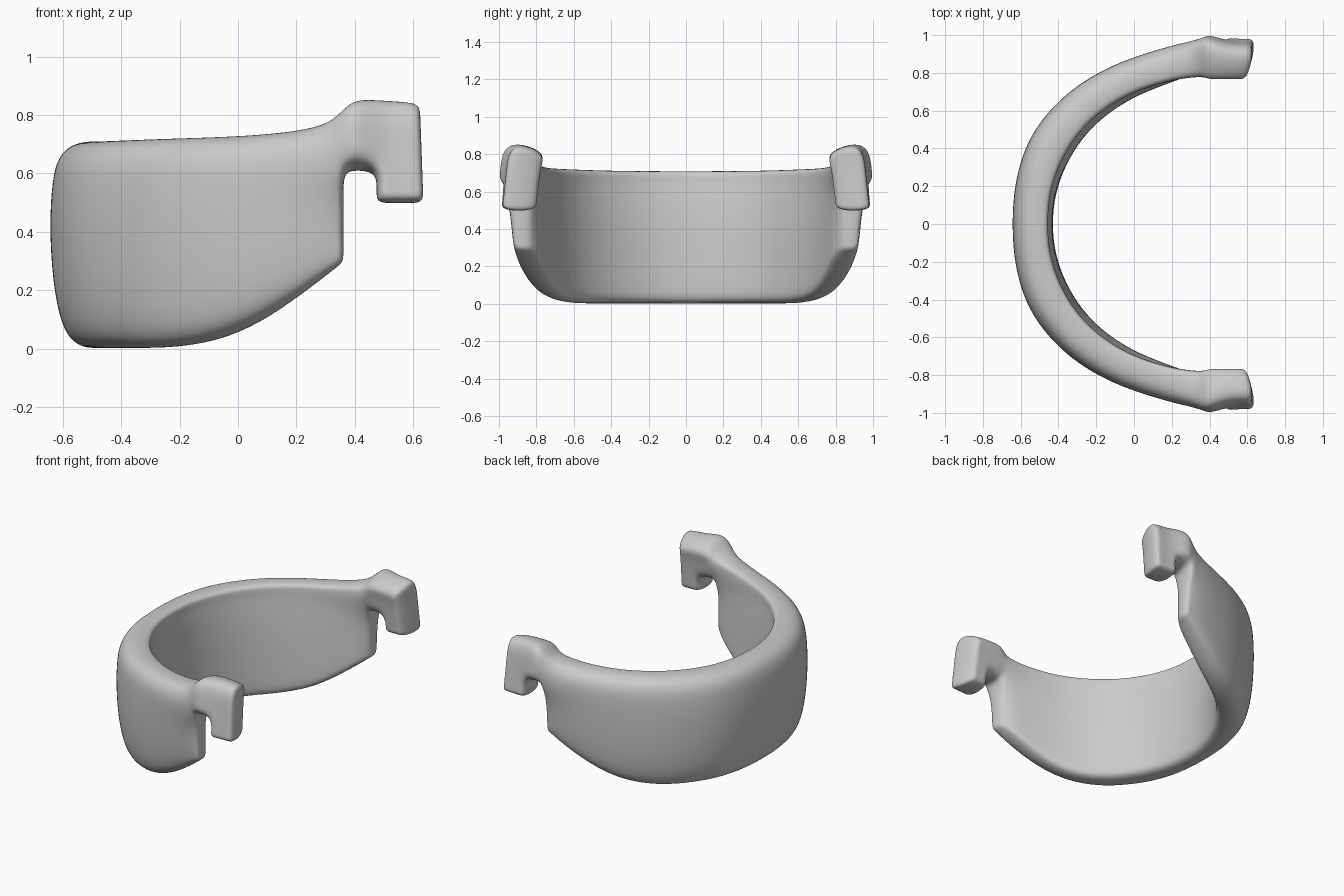
import bpy
from mathutils import Vector

if "Cube" in bpy.data.objects:
    bpy.data.objects.remove(bpy.data.objects["Cube"])

# Wall stations of one half: outer x, y, inner x, y, bottom z, top z
wall = [
    (-.650, 0, -.457, 0, 0, .71), (-.638, .205, -.45, .145, 0, .71),
    (-.585, .41, -.403, .303, 0, .711), (-.484, .575, -.317, .456, 0, .715),
    (-.332, .728, -.196, .583, 0, .72), (-.14, .843, -.042, .681, .026, .725),
    (.045, .911, .096, .732, .092, .733), (.2, .954, .22, .764, .182, .748),
    (.29, .97, .295, .774, .242, .772), (.33, .976, .33, .777, .272, .80),
    (.362, .978, .362, .777, .295, .835)]
# Hook stations: x, top z, extra outward bulge, lift of the outer lower edge
hook = [(.40, .872, .038, .05), (.472, .870, .012, .03), (.53, .866, 0, 0),
        (.59, .862, 0, 0), (.636, .852, -.005, 0)]

# Cross-section offsets along the wall normal, at the back and at the open end
out_back = [-.10, -.042, -.01, 0, -.012, -.028, -.055, -.11]
out_end = [-.065, -.055, -.055, -.042, -.005, .012, 0, -.035]
in_back = [-.012, -.025, -.025, -.02, -.01, 0, 0, .01]
in_end = [.063, .063, .063, .062, .035, 0, 0, .01]
LOW, HIGH = [0, .12, .4, .75, 1], [0, .45, .79, 1]
SPLIT = .587           # height of the hook underside
NW, NC = len(wall), len(wall) + len(hook)


def lerp(a, b, t):
    return a + (b - a) * t


def wall_point(c, r):
    ox, oy, ix, iy, zb, zt = wall[c]
    z = lerp(zb, SPLIT, LOW[r]) if r <= 4 else lerp(SPLIT, zt, HIGH[r - 4])
    o, i = Vector((ox, oy, z)), Vector((ix, iy, z))
    n = (o - i).normalized()
    t = c / (NW - 1)
    o += n * lerp(out_back[r], out_end[r], t ** 2)
    i += n * lerp(in_back[r], in_end[r], t ** 3)
    if r <= 3:                                   # inner wall leans in at the flanks
        i -= n * .07 * t * (1 - t) * (1 - r / 5)
    if r >= 6:
        i.z -= max(0, ox - .27) * .45
    if r == 4 and c == NW - 1:
        o.z += .025
    return o, i


def hook_point(c, r):
    x, zt, bulge, lift = hook[c - NW]
    z = {2: .497, 3: .545}.get(r, lerp(SPLIT, zt, HIGH[max(0, r - 4)]))
    down = (.85 - z) / .34
    dx = .012 * down * (x > .55)
    o = Vector((x + dx, .947 + .036 * down + bulge - .045 * (r == 7), z))
    i = Vector((x + dx - (.035 if x > .55 else 0), .763 + .04 * down, z))
    if r == 4:
        o.z += lift
    if r >= 6:
        i.z -= .055
    return o, i


def solid(c, r):
    return c < NW - 1 or r >= 4 or (c >= NW + 1 and r >= 2)


# Clasp band: cells of the side outline, given thickness, mirrored and smoothed
cells = [(c, r) for c in range(NC - 1) for r in range(7) if solid(c, r)]
verts, index, faces, edges = [], {}, [], set()


def vid(key):
    if key not in index:
        index[key] = len(verts)
        verts.extend(wall_point(*key) if key[0] < NW else hook_point(*key))
    return index[key]


for c, r in cells:
    q = [vid(k) for k in ((c, r), (c, r + 1), (c + 1, r + 1), (c + 1, r))]
    faces.append(q)
    faces.append([v + 1 for v in reversed(q)])
    edges.update((q[k], q[(k + 1) % 4]) for k in range(4))

# Rim faces close every free edge except the one on the mirror plane
centre = {index[(0, r)] for r in range(8)}
for a, b in edges:
    if (b, a) not in edges and not (a in centre and b in centre):
        faces.append([b, a, a + 1, b + 1])

mesh = bpy.data.meshes.new("clasp_band")
mesh.from_pydata([tuple(v) for v in verts], [], faces)
mesh.shade_smooth()
band = bpy.data.objects.new("clasp_band", mesh)
bpy.context.collection.objects.link(band)

mirror = band.modifiers.new("mirror", 'MIRROR')
mirror.use_axis = (False, True, False)
mirror.use_clip = True
sub = band.modifiers.new("smooth", 'SUBSURF')
sub.levels = sub.render_levels = 3
